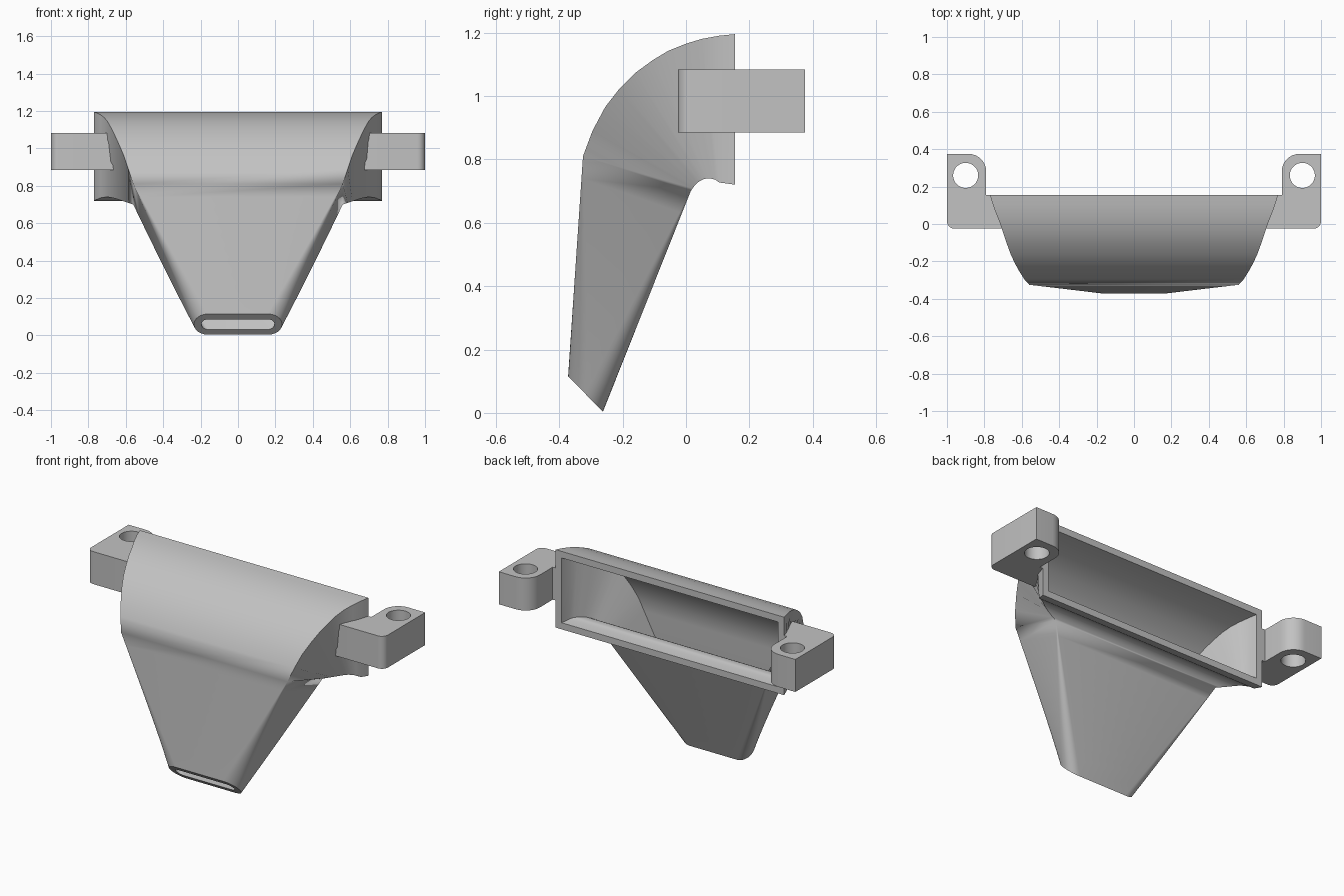
import bpy, bmesh
from math import sin, cos, pi, radians
from mathutils import Vector

if "Cube" in bpy.data.objects:
    bpy.data.objects.remove(bpy.data.objects["Cube"])

grey = bpy.data.materials.new("light grey")
grey.use_nodes = True
COLOUR = (0.54, 0.54, 0.54, 1)
grey.diffuse_color = COLOUR
grey.node_tree.nodes["Principled BSDF"].inputs["Base Color"].default_value = COLOUR

WALL = 0.04


def smooth(obj, angle):
    bpy.ops.object.select_all(action="DESELECT")
    obj.select_set(True)
    bpy.context.view_layer.objects.active = obj
    bpy.ops.object.shade_smooth_by_angle(angle=radians(angle))


def arc(cx, cy, r, start, end, n=8):
    return [(cx + r * cos(start + (end - start) * i / n),
             cy + r * sin(start + (end - start) * i / n)) for i in range(n + 1)]


def section(outer, inner, half, r, inset):
    """Rounded rectangle spanning the outer and inner bend points."""
    a, b = Vector((0, *outer)), Vector((0, *inner))
    up = (a - b).normalized()
    mid, h = (a + b) / 2, (a - b).length / 2 - inset
    w, r = half - inset, max(r - inset, 0)
    pts = []
    for k, (sx, sy) in enumerate(((1, 1), (-1, 1), (-1, -1), (1, -1))):
        pts += arc(sx * (w - r), sy * (h - r), r, k * pi / 2, (k + 1) * pi / 2)
    return [mid + Vector((x, 0, 0)) + up * y for x, y in pts]


# Duct stations: outer bend point, inner bend point (y, z), half width, corner radius
stations = [
    ((0.155, 1.195), (0.155, 0.72), 0.77, 0),
    ((0.105, 1.19), (0.105, 0.727), 0.755, 0),
    ((0.05, 1.18), (0.092, 0.736), 0.735, 0),
    ((0, 1.165), (0.08, 0.739), 0.715, 0),
    ((-0.055, 1.143), (0.068, 0.74), 0.697, 0),
    ((-0.105, 1.113), (0.057, 0.738), 0.68, 0),
    ((-0.16, 1.073), (0.046, 0.733), 0.66, 0),
    ((-0.21, 1.023), (0.036, 0.726), 0.637, 0),
    ((-0.255, 0.965), (0.028, 0.718), 0.612, 0),
    ((-0.295, 0.89), (0.021, 0.709), 0.587, 0),
    ((-0.325, 0.81), (0.015, 0.70), 0.56, 0),
]
# Straight taper down to the slot nozzle
(o0, i0, w0, r0), (o1, i1, w1, r1) = stations[-1], ((-0.372, 0.115), (-0.262, 0.004), 0.235, 0.076)
STEPS = 10
for s in range(1, STEPS + 1):
    t = s / STEPS
    stations.append((Vector(o0).lerp(Vector(o1), t), Vector(i0).lerp(Vector(i1), t),
                     w0 + (w1 - w0) * t, r0 + (r1 - r0) * t))

# Hollow duct: outer skin, inner skin and the two rims joining them
bm = bmesh.new()
skins = [[[bm.verts.new(p) for p in section(*st, inset)] for st in stations]
         for inset in (0, WALL)]


def bridge(a, b):
    n = len(a)
    for i in range(n):
        j = (i + 1) % n
        bm.faces.new((a[i], a[j], b[j], b[i]))


for rings in skins:
    for a, b in zip(rings, rings[1:]):
        bridge(a, b)
for end in (0, -1):
    bridge(skins[0][end], skins[1][end])
bmesh.ops.remove_doubles(bm, verts=bm.verts, dist=0.0005)
bmesh.ops.recalc_face_normals(bm, faces=bm.faces)
mesh = bpy.data.meshes.new("duct")
bm.to_mesh(mesh)
bm.free()
duct = bpy.data.objects.new("duct", mesh)
bpy.context.collection.objects.link(duct)
mesh.materials.append(grey)
smooth(duct, 28)

# Mounting lugs: L-shaped plates with a screw hole, mirrored to both sides
outline = [(0.665, -0.025)] + arc(0.96, 0.015, 0.04, -pi / 2, 0)
outline += [(1, 0.375)] + arc(0.885, 0.28, 0.095, pi / 2, pi)
outline += [(0.79, 0.155), (0.74, 0.155)]
hole = arc(0.9, 0.26, 0.067, 0, 2 * pi, 40)[:-1]
curve = bpy.data.curves.new("mounting_lugs", "CURVE")
curve.dimensions = "2D"
curve.fill_mode = "BOTH"
curve.extrude = 0.099
for loop in (outline, hole):
    spline = curve.splines.new("POLY")
    spline.points.add(len(loop) - 1)
    for point, (x, y) in zip(spline.points, loop):
        point.co = (x, y, 0, 1)
    spline.use_cyclic_u = True
lugs = bpy.data.objects.new("mounting_lugs", curve)
lugs.location.z = 0.984
bpy.context.collection.objects.link(lugs)
bpy.ops.object.select_all(action="DESELECT")
lugs.select_set(True)
bpy.context.view_layer.objects.active = lugs
bpy.ops.object.convert(target="MESH")
lugs = bpy.context.view_layer.objects.active
bm = bmesh.new()
bm.from_mesh(lugs.data)
bmesh.ops.remove_doubles(bm, verts=bm.verts, dist=0.0005)
bmesh.ops.recalc_face_normals(bm, faces=bm.faces)
bm.to_mesh(lugs.data)
bm.free()
lugs.data.materials.clear()
lugs.data.materials.append(grey)
smooth(lugs, 30)
lugs.modifiers.new("both sides", "MIRROR").use_axis[0] = True
